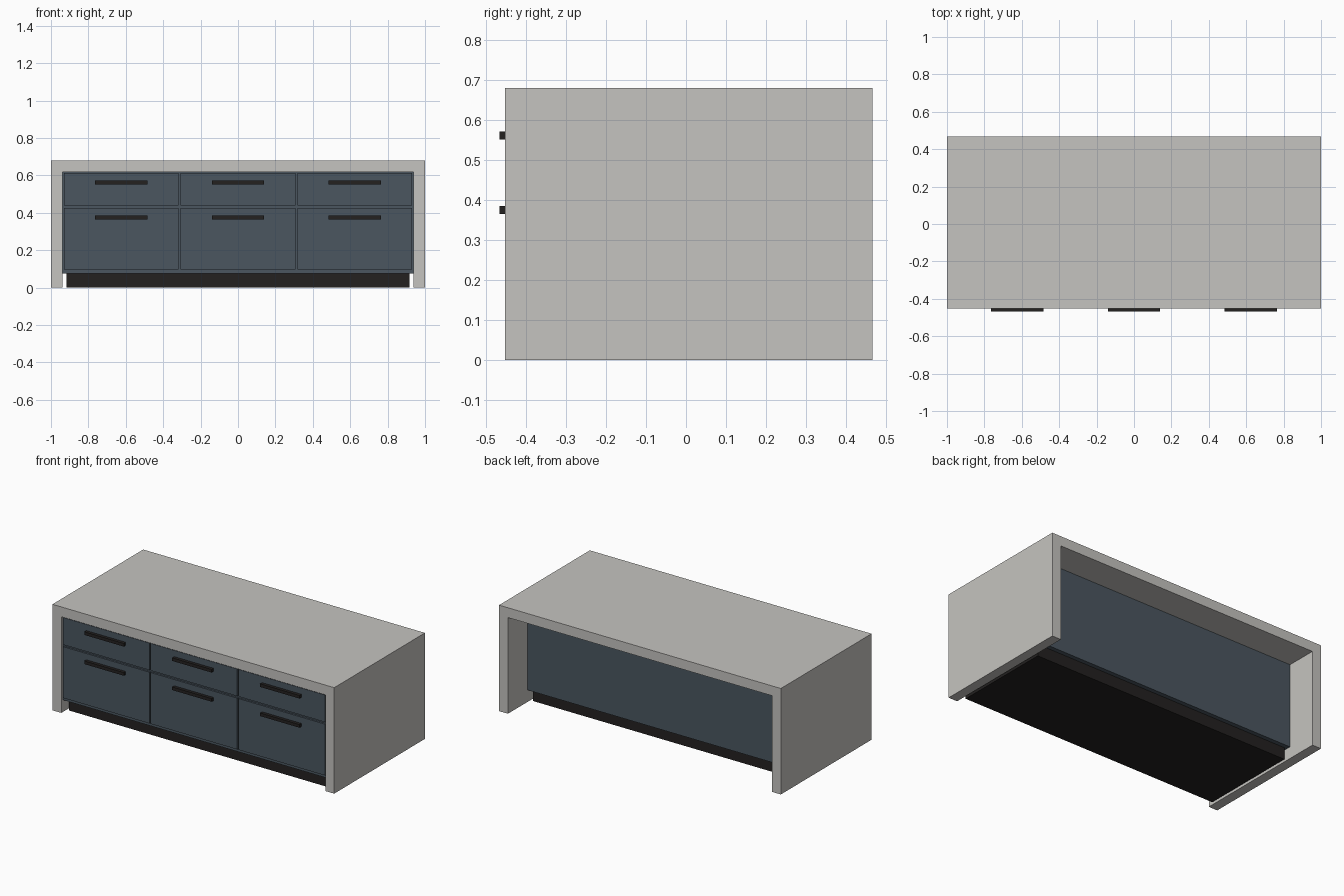
import bpy, bmesh

if "Cube" in bpy.data.objects:
    bpy.data.objects.remove(bpy.data.objects["Cube"])


def material(name, rgb):
    m = bpy.data.materials.new(name)
    m.diffuse_color = (*rgb, 1.0)
    m.use_nodes = True
    m.node_tree.nodes["Principled BSDF"].inputs["Base Color"].default_value = m.diffuse_color
    return m


STONE = material("pale stone", (0.56, 0.55, 0.525))
BLUE = material("slate blue", (0.069, 0.093, 0.117))
BLACK = material("near black", (0.017, 0.015, 0.0145))


def finish(name, bm, mat):
    bmesh.ops.recalc_face_normals(bm, faces=bm.faces)
    mesh = bpy.data.meshes.new(name)
    bm.to_mesh(mesh)
    bm.free()
    mesh.materials.append(mat)
    obj = bpy.data.objects.new(name, mesh)
    bpy.context.collection.objects.link(obj)
    return obj


def box(name, x, y, z, mat):
    """Box from (min, max) ranges on each axis."""
    bm = bmesh.new()
    bmesh.ops.create_cube(bm, size=1)
    for v in bm.verts:
        v.co = [r[0] if c < 0 else r[1] for r, c in zip((x, y, z), v.co)]
    return finish(name, bm, mat)


# Waterfall worktop: one upside-down U profile extruded front to back
FRONT, BACK = -0.453, 0.467
INNER, UNDER, TOP = 0.937, 0.617, 0.68
profile = [(-1, 0), (-1, TOP), (1, TOP), (1, 0),
           (INNER, 0), (INNER, UNDER), (-INNER, UNDER), (-INNER, 0)]
bm = bmesh.new()
face = bm.faces.new([bm.verts.new((x, FRONT, z)) for x, z in profile])
ext = bmesh.ops.extrude_face_region(bm, geom=[face], use_keep_orig=True)
moved = [g for g in ext["geom"] if isinstance(g, bmesh.types.BMVert)]
bmesh.ops.translate(bm, verts=moved, vec=(0, BACK - FRONT, 0))
finish("waterfall_worktop", bm, STONE)

# Cabinet body, set well back behind the worktop's rear edge
DRAWER_FACE = -0.447
BODY_FACE = -0.435
box("cabinet_body", (-INNER, INNER), (BODY_FACE, 0.268), (0.076, UNDER), BLUE)

# Recessed plinth
box("plinth", (-0.918, 0.918), (-0.40, 0.24), (0, 0.076), BLACK)

# Drawer fronts and bar handles: three columns, two rows
rows = {"upper": (0.438, 0.612, 0.562), "lower": (0.096, 0.425, 0.375)}
for column, cx in zip(("left", "middle", "right"), (-0.624, 0, 0.624)):
    for row, (z0, z1, hz) in rows.items():
        box(f"{row}_{column}_drawer", (cx - 0.307, cx + 0.307),
            (DRAWER_FACE, BODY_FACE), (z0, z1), BLUE)
        box(f"{row}_{column}_handle", (cx - 0.14, cx + 0.14),
            (-0.467, DRAWER_FACE), (hz - 0.01, hz + 0.01), BLACK)
